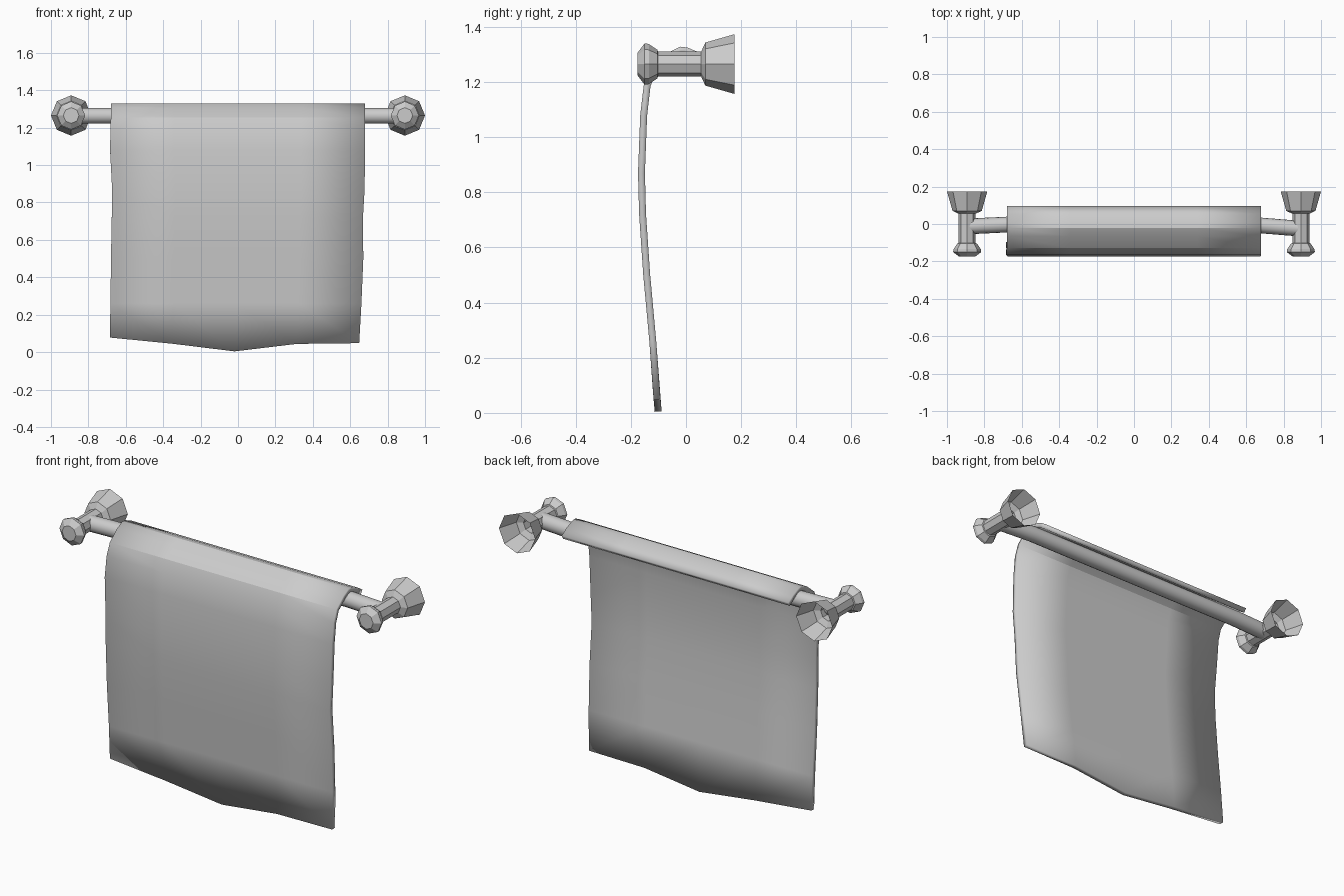
import bpy, bmesh, math

if "Cube" in bpy.data.objects:
    bpy.data.objects.remove(bpy.data.objects["Cube"])

BAR_Z = 1.265


def make_object(name, verts, faces):
    mesh = bpy.data.meshes.new(name)
    mesh.from_pydata(verts, [], faces)
    bm = bmesh.new()
    bm.from_mesh(mesh)
    bmesh.ops.recalc_face_normals(bm, faces=bm.faces)
    bm.to_mesh(mesh)
    bm.free()
    obj = bpy.data.objects.new(name, mesh)
    bpy.context.collection.objects.link(obj)
    return obj


def smooth(obj, degrees):
    bpy.ops.object.select_all(action='DESELECT')
    obj.select_set(True)
    bpy.context.view_layer.objects.active = obj
    bpy.ops.object.shade_smooth_by_angle(angle=math.radians(degrees))


def skin(rings, n):
    return [(r * n + i, r * n + (i + 1) % n, (r + 1) * n + (i + 1) % n, (r + 1) * n + i)
            for r in range(rings - 1) for i in range(n)]


# Wall brackets: octagonal knob, post and open bell flange, turned about y
bracket = [(-0.175, 0.042), (-0.15, 0.075), (-0.135, 0.073), (-0.104, 0.052),
           (-0.102, 0.045), (0.055, 0.045), (0.07, 0.078), (0.175, 0.108)]
for side, x in (("left", -0.892), ("right", 0.892)):
    n = 8
    verts = [(x + r * math.cos(i * math.tau / n), y, BAR_Z + r * math.sin(i * math.tau / n))
             for y, r in bracket for i in range(n)]
    make_object("bracket_" + side, verts, skin(len(bracket), n) + [tuple(range(n))])

# Slightly bowed rail between the posts
n = 16
path = [(-0.89, -0.013), (-0.68, -0.003), (0.68, -0.008), (0.89, -0.025)]
verts = [(x, y + 0.042 * math.cos(i * math.tau / n), BAR_Z - 0.002 + 0.042 * math.sin(i * math.tau / n))
         for x, y in path for i in range(n)]
rail = make_object("rail", verts, skin(len(path), n))
smooth(rail, 40)

# Towel: rows of (y, z, left x, right x) from back flap over the rail to the hem
rows = [(0.095, 1.278, -0.68, 0.68), (0.055, 1.304, -0.68, 0.68), (0.005, 1.325, -0.68, 0.68),
        (-0.022, 1.328, -0.68, 0.68), (-0.066, 1.306, -0.68, 0.68), (-0.128, 1.255, -0.68, 0.68),
        (-0.153, 1.19, -0.682, 0.68), (-0.166, 1.08, -0.684, 0.679), (-0.174, 0.87, -0.673, 0.677),
        (-0.17, 0.72, -0.675, 0.668), (-0.155, 0.5, -0.679, 0.67), (-0.133, 0.26, -0.682, 0.66),
        (-0.113, 0.0, -0.685, 0.648)]
hem = [0.078, 0.045, 0.004, 0.044, 0.048]
cols = len(hem)
verts = []
for k, (y, z, xl, xr) in enumerate(rows):
    for j in range(cols):
        dz = hem[j] if k == len(rows) - 1 else 0
        verts.append((xl + (xr - xl) * j / (cols - 1), y - dz * 0.09, z + dz))
faces = [(k * cols + j, (k + 1) * cols + j, (k + 1) * cols + j + 1, k * cols + j + 1)
         for k in range(len(rows) - 1) for j in range(cols - 1)]
mesh = bpy.data.meshes.new("towel")
mesh.from_pydata(verts, [], faces)
towel = bpy.data.objects.new("towel", mesh)
bpy.context.collection.objects.link(towel)
solid = towel.modifiers.new("thickness", 'SOLIDIFY')
solid.thickness = 0.025
solid.offset = -1
smooth(towel, 28)
